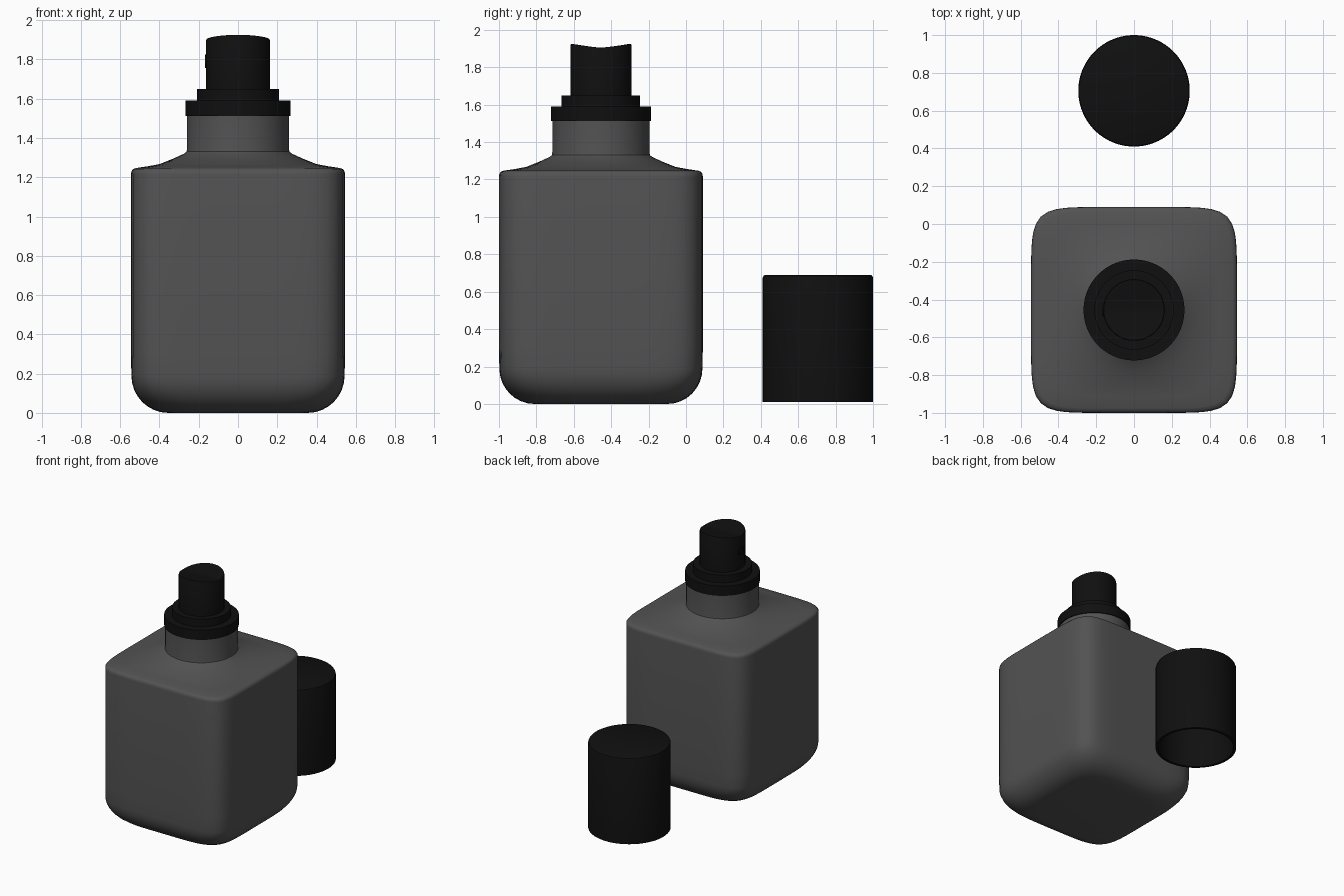
import bpy, bmesh
from math import sin, cos, pi, radians

if "Cube" in bpy.data.objects:
    bpy.data.objects.remove(bpy.data.objects["Cube"])

BOTTLE_Y, CAP_Y = -0.455, 0.705


def material(name, v):
    m = bpy.data.materials.new(name)
    m.diffuse_color = (v, v, v, 1)
    m.use_nodes = True
    m.node_tree.nodes["Principled BSDF"].inputs["Base Color"].default_value = m.diffuse_color
    return m


GREY = material("dark_grey", 0.085)
BLACK = material("black", 0.005)


def finish(obj, mat):
    obj.data.materials.append(mat)
    bpy.ops.object.select_all(action='DESELECT')
    obj.select_set(True)
    bpy.context.view_layer.objects.active = obj
    bpy.ops.object.shade_smooth_by_angle(angle=radians(35))


def loft(name, rings, y, mat, count=96, shape=None):
    """Skin superellipse rings (half width, exponent, z); exponent 2 is a circle."""
    bm = bmesh.new()
    loops = []
    for h, n, z in rings:
        loop = []
        for i in range(count):
            c, s = cos(2 * pi * i / count), sin(2 * pi * i / count)
            r = h / (abs(c) ** n + abs(s) ** n) ** (1 / n)
            loop.append(bm.verts.new((r * c, r * s, z)))
        loops.append(loop)
    for a, b in zip(loops, loops[1:]):
        for i in range(count):
            j = (i + 1) % count
            bm.faces.new((a[i], a[j], b[j], b[i]))
    bm.faces.new(loops[0][::-1])
    bm.faces.new(loops[-1])
    if shape:
        for v in bm.verts:
            shape(v)
    bmesh.ops.recalc_face_normals(bm, faces=bm.faces[:])
    me = bpy.data.meshes.new(name)
    bm.to_mesh(me)
    bm.free()
    obj = bpy.data.objects.new(name, me)
    obj.location = (0, y, 0)
    bpy.context.collection.objects.link(obj)
    finish(obj, mat)
    return obj


# Bottle: rounded base, square body, sloping shoulder, round neck
body = [(0.355 + 0.188 * sin(a * pi / 16), 4 + 3 * a / 8, 0.19 * (1 - cos(a * pi / 16)))
        for a in range(9)]
body += [(0.545, 7, 0.3), (0.545, 7, 1.215), (0.543, 7, 1.23), (0.535, 7, 1.241), (0.52, 6.8, 1.247),
         (0.46, 5, 1.256), (0.40, 3.7, 1.267), (0.33, 2.6, 1.295), (0.275, 2.05, 1.32),
         (0.262, 2, 1.33), (0.26, 2, 1.345), (0.26, 2, 1.52)]
loft("bottle", body, BOTTLE_Y, GREY)

# Stepped pump collar
loft("pump_collar", [(0.267, 2, 1.513), (0.267, 2, 1.59), (0.21, 2, 1.59),
                     (0.21, 2, 1.65), (0.15, 2, 1.65)], BOTTLE_Y, BLACK)


# Spray button with a finger dip across the top
def finger_dip(v):
    if v.co.z > 1.8:
        v.co.z += 0.022 * (abs(v.co.y) / 0.163) ** 1.3


loft("spray_button", [(0.163, 2, 1.64), (0.163, 2, 1.897), (0.16, 2, 1.904)] +
     [(0.16 * k / 8, 2, 1.905) for k in (7, 6, 5, 4, 3, 2, 1, 0.1)],
     BOTTLE_Y, BLACK, 64, finger_dip)

# Nozzle insert: small recessed disc on the left of the button
nozzle = loft("nozzle", [(0.034, 2, 0.10), (0.034, 2, 0.167), (0.024, 2, 0.167),
                         (0.012, 2, 0.158)], BOTTLE_Y, BLACK, 24)
nozzle.rotation_euler = (0, -pi / 2, 0)
nozzle.location.z = 1.79

# Loose cap: hollow, open at the bottom
loft("cap", [(0.268, 2, 0.66), (0.275, 2, 0.65), (0.275, 2, 0.01), (0.295, 2, 0.01),
             (0.295, 2, 0.675), (0.291, 2, 0.685), (0.282, 2, 0.69)], CAP_Y, BLACK)
